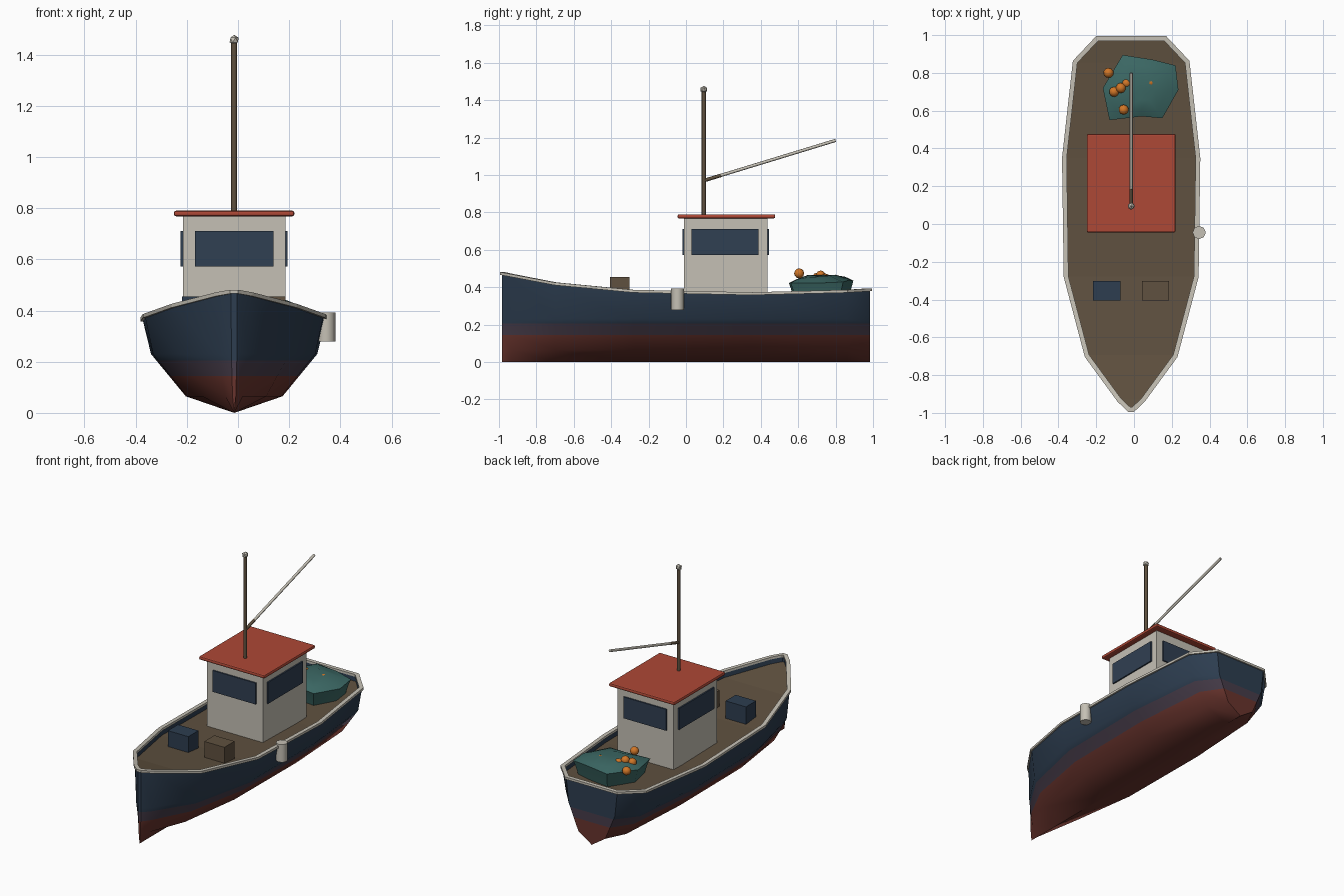
import bpy, bmesh, math, random
from mathutils import Vector

cube = bpy.data.objects.get("Cube")
if cube:
    bpy.data.objects.remove(cube, do_unlink=True)
random.seed(4)
CX = -0.015  # boat centreline


def material(name, r, g, b):
    m = bpy.data.materials.new(name)
    m.use_nodes = True
    m.diffuse_color = (r, g, b, 1)
    m.node_tree.nodes["Principled BSDF"].inputs["Base Color"].default_value = (r, g, b, 1)
    return m


navy = material("navy paint", .026, .047, .08)
stripe = material("waterline stripe", .062, .045, .067)
red = material("bottom red", .14, .034, .026)
wood = material("brown wood", .115, .082, .05)
cream = material("cream paint", .56, .53, .46)
roof_red = material("roof red", .42, .065, .037)
glass = material("window glass", .03, .05, .085)
teal = material("net teal", .045, .14, .13)
orange = material("float orange", .63, .18, .02)


def finish(name, bm, mats, smooth=None):
    bmesh.ops.recalc_face_normals(bm, faces=bm.faces)
    mesh = bpy.data.meshes.new(name)
    bm.to_mesh(mesh)
    bm.free()
    for m in mats:
        mesh.materials.append(m)
    if smooth:
        mesh.shade_smooth()
        mesh.set_sharp_from_angle(angle=math.radians(smooth))
    ob = bpy.data.objects.new(name, mesh)
    bpy.context.collection.objects.link(ob)
    return ob


def box(name, lo, hi, mat, bevel=0):
    lo, hi = Vector(lo), Vector(hi)
    bm = bmesh.new()
    bmesh.ops.create_cube(bm, size=1)
    for v in bm.verts:
        v.co = (lo + hi) / 2 + v.co * (hi - lo)
    ob = finish(name, bm, [mat])
    if bevel:
        mod = ob.modifiers.new("bevel", 'BEVEL')
        mod.width, mod.segments = bevel, 2
    return ob


def rod(name, a, b, radius, mat, sides=8):
    a, b = Vector(a), Vector(b)
    bm = bmesh.new()
    bmesh.ops.create_cone(bm, cap_ends=True, segments=sides, radius1=radius,
                          radius2=radius, depth=(b - a).length)
    ob = finish(name, bm, [mat], 50)
    ob.location = (a + b) / 2
    ob.rotation_euler = (b - a).to_track_quat('Z', 'Y').to_euler()
    return ob


def ball(name, pos, radius, mat, detail=2):
    bm = bmesh.new()
    bmesh.ops.create_icosphere(bm, subdivisions=detail, radius=radius)
    ob = finish(name, bm, [mat], 60 if detail > 1 else None)
    ob.location = pos
    return ob


def bridge(bm, a, b, closed=False):
    n = len(a)
    return [bm.faces.new((a[i], a[(i + 1) % n], b[(i + 1) % n], b[i]))
            for i in range(n if closed else n - 1)]


# Hull stations: y, half width, sheer height
stations = [(-.985, .012, .47), (-.935, .065, .46), (-.7, .237, .415), (-.28, .348, .375),
            (.35, .357, .362), (.86, .30, .375), (.985, .182, .383)]
section = [(.91, .23), (.53, .065)]  # width factor, height

# Hull shell with transom
bm = bmesh.new()
rows = []
for y, w, z in stations:
    half = [(w, z)] + [(w * k, h) for k, h in section]
    pts = half + [(0, 0)] + [(-x, h) for x, h in reversed(half)]
    rows.append([bm.verts.new((CX + x, y, h)) for x, h in pts])
for a, b in zip(rows, rows[1:]):
    bridge(bm, a, b)
bm.faces.new(rows[0])
bm.faces.new(rows[-1])
for h in (.145, .205):
    bmesh.ops.bisect_plane(bm, geom=bm.verts[:] + bm.edges[:] + bm.faces[:],
                           plane_co=(0, 0, h), plane_no=(0, 0, 1))
for f in bm.faces:
    h = f.calc_center_median().z
    f.material_index = 2 if h < .145 else 1 if h < .205 else 0
finish("hull", bm, [navy, stripe, red], 42)

# Sheer outline, right side forward then left side back
sheer = [Vector((w, y, z)) for y, w, z in stations]
sheer += [Vector((-p.x, p.y, p.z)) for p in reversed(sheer)]


def offset(d, dz):
    """Sheer outline moved outward by d and up by dz."""
    out = []
    for i, p in enumerate(sheer):
        before, after = sheer[i - 1], sheer[(i + 1) % len(sheer)]
        n1 = Vector((p.y - before.y, before.x - p.x)).normalized()
        n2 = Vector((after.y - p.y, p.x - after.x)).normalized()
        n = (n1 + n2) / max(1 + n1.dot(n2), .4)
        x = p.x + n.x * d
        if x * p.x < 0:
            x = math.copysign(.001, p.x)
        out.append((CX + x, p.y + n.y * d, p.z + dz))
    return out


# Rail cap along the sheer
bm = bmesh.new()
loops = [[bm.verts.new(c) for c in offset(d, dz)]
         for d, dz in ((.009, -.004), (.009, .011), (-.016, .011), (-.016, -.004))]
for i in range(4):
    bridge(bm, loops[i], loops[(i + 1) % 4], True)
finish("rail", bm, [cream])

# Deck and inner bulwark
bm = bmesh.new()
top = [bm.verts.new(c) for c in offset(-.01, 0)]
low = [bm.verts.new(c) for c in offset(-.012, -.035)]
bridge(bm, top, low, True)
half = len(low) // 2
for f in bridge(bm, low[:half], low[:half - 1:-1]):
    f.material_index = 1
finish("deck", bm, [navy, wood])

# Cabin, roof and windows
x0, x1, y0, y1 = CX - .2, CX + .2, -.01, .435
box("cabin", (x0, y0, .325), (x1, y1, .775), cream)
box("roof", (CX - .235, -.045, .768), (CX + .235, .477, .79), roof_red, .008)
t = .009
for name, y in (("front_window", y0 - t), ("back_window", y1)):
    box(name, (CX - .153, y, .572), (CX + .153, y + t, .71), glass)
for name, x in (("right_window", x0 - t), ("left_window", x1)):
    box(name, (x, .03, .572), (x + t, .388, .71), glass)

# Mast, lamp and boom
rod("mast", (CX, .095, .78), (CX, .095, 1.45), .0115, wood)
ball("mast_lamp", (CX, .095, 1.457), .02, cream, 1)
foot, tip = Vector((CX, .095, .97)), Vector((CX, .80, 1.185))
joint = foot.lerp(tip, .13)
rod("boom_foot", foot, joint, .0095, wood)
rod("boom", joint, tip, .0085, cream)

# Deck crates and side fender
box("navy_crate", (-.218, -.405, .335), (-.072, -.302, .455), navy)
box("wood_crate", (.042, -.405, .335), (.186, -.302, .455), wood)
rod("fender", (.345, -.045, .278), (.345, -.045, .393), .035, cream)

# Heaped net
outline = [(-.165, .72), (-.13, .55), (.04, .57), (.15, .56), (.235, .71),
           (.22, .84), (.1, .87), (-.06, .895)]
bm = bmesh.new()
rings = []
for scale, z in ((.86, .335), (.93, .39), (1, .43), (.75, .448), (.4, .46)):
    ring = []
    for x, y in outline:
        bump = random.uniform(-.009, .009) if z > .4 else 0
        ring.append(bm.verts.new((.035 + (x - .035) * scale, .72 + (y - .72) * scale, z + bump)))
    rings.append(ring)
for a, b in zip(rings, rings[1:]):
    bridge(bm, a, b, True)
bm.faces.new(rings[0])
peak = bm.verts.new((.035, .72, .457))
for i, v in enumerate(rings[-1]):
    bm.faces.new((rings[-1][i - 1], v, peak))
finish("net", bm, [teal], 45)

# Net floats
floats = [(-.135, .80, .44), (-.105, .70, .45), (-.07, .72, .462), (-.055, .605, .474),
          (-.04, .745, .446), (.09, .75, .436)]
for i, p in enumerate(floats):
    ball(f"net_float_{i + 1}", p, .027, orange)
